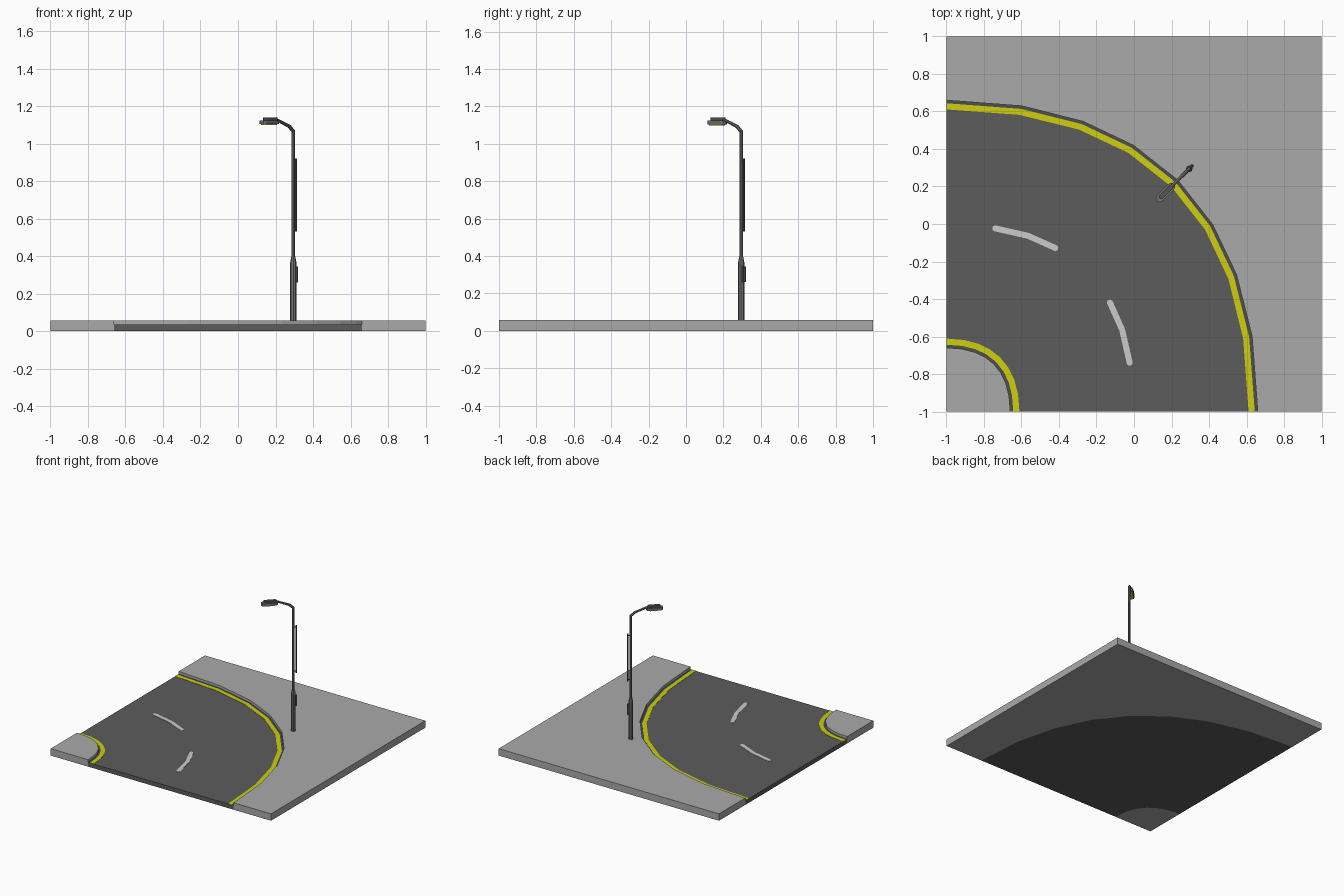
import bpy, bmesh, math
from mathutils import Vector

if "Cube" in bpy.data.objects:
    bpy.data.objects.remove(bpy.data.objects["Cube"])

ROAD_Z, TOP_Z = 0.034, 0.057


def mat(name, r, g, b):
    m = bpy.data.materials.new(name)
    m.diffuse_color = (r, g, b, 1)
    m.use_nodes = True
    m.node_tree.nodes["Principled BSDF"].inputs["Base Color"].default_value = m.diffuse_color
    return m


PAVING = mat("paving grey", 0.40, 0.40, 0.40)
ASPHALT = mat("asphalt", 0.107, 0.107, 0.107)
GUTTER = mat("gutter dark grey", 0.075, 0.075, 0.075)
YELLOW = mat("line yellow", 0.62, 0.62, 0.005)
WHITE = mat("line white", 0.60, 0.60, 0.60)
METAL = mat("lamp metal", 0.17, 0.17, 0.17)
DARK = mat("dark metal", 0.09, 0.09, 0.09)
GLASS = mat("lamp glass", 0.65, 0.62, 0.05)


def finish(bm, name, material):
    bmesh.ops.recalc_face_normals(bm, faces=bm.faces)
    me = bpy.data.meshes.new(name)
    bm.to_mesh(me)
    bm.free()
    me.materials.append(material)
    ob = bpy.data.objects.new(name, me)
    bpy.context.collection.objects.link(ob)
    return ob


def prism(name, pts, z0, z1, material):
    """Extrude a flat outline from z0 to z1."""
    bm = bmesh.new()
    f = bm.faces.new([bm.verts.new((x, y, z0)) for x, y in pts])
    up = bmesh.ops.extrude_face_region(bm, geom=[f], use_keep_orig=True)["geom"]
    vs = [v for v in up if isinstance(v, bmesh.types.BMVert)]
    bmesh.ops.translate(bm, verts=vs, vec=(0, 0, z1 - z0))
    return finish(bm, name, material)


# Bend outline: slightly squared quarter circle about the front left corner
HALF = [0, 13.8, 25.2, 35.1]
ANGLES = HALF + [45] + [90 - a for a in reversed(HALF)]


def bend(radius, offset=0.0):
    pts = []
    for a in map(math.radians, ANGLES):
        r = radius * (1 + 0.051 * math.sin(2 * a) ** 2) + offset
        pts.append((-1 + r * math.cos(a), -1 + r * math.sin(a)))
    return pts


def ribbon(name, a, b, z0, z1, material):
    return prism(name, a + b[::-1], z0, z1, material)


R_IN, R_OUT = 0.34, 1.66

# Ground slabs
prism("outer_pavement", bend(R_OUT) + [(-1, 1), (1, 1), (1, -1)], 0, TOP_Z, PAVING)
prism("inner_pavement", bend(R_IN) + [(-1, -1)], 0, TOP_Z, PAVING)
ribbon("road", bend(R_IN), bend(R_OUT), 0, ROAD_Z, ASPHALT)

# Gutters and yellow edge lines
for side, R, s in (("inner", R_IN, 1), ("outer", R_OUT, -1)):
    ribbon(side + "_gutter", bend(R), bend(R, s * 0.016), ROAD_Z - 0.001, ROAD_Z + 0.001, GUTTER)
    ribbon(side + "_yellow_line", bend(R, s * 0.016), bend(R, s * 0.049),
           ROAD_Z - 0.001, ROAD_Z + 0.002, YELLOW)


# White centre dashes with rounded ends
def stroke(name, path, hw):
    p = [Vector(q) for q in path]
    left, right = [], []
    for i, q in enumerate(p):
        d = (p[min(i + 1, len(p) - 1)] - p[max(i - 1, 0)]).normalized()
        n = Vector((-d.y, d.x)) * hw
        e = d * hw * 0.6
        if i == 0:
            left += [q - e + n * 0.5, q + n]
            right += [q - e - n * 0.5, q - n]
        elif i == len(p) - 1:
            left += [q + n, q + e + n * 0.5]
            right += [q - n, q + e - n * 0.5]
        else:
            left.append(q + n)
            right.append(q - n)
    prism(name, [tuple(v) for v in left + right[::-1]], ROAD_Z - 0.001, ROAD_Z + 0.002, WHITE)


dash = [(-0.745, -0.022), (-0.565, -0.063), (-0.415, -0.13)]
stroke("dash_left", dash, 0.016)
stroke("dash_right", [(y, x) for x, y in dash], 0.016)


# Street lamp, built with its arm along local +x, then turned over the road
lamp = []


def rod(name, p, q, r0, r1, material, sides=8):
    p, q = Vector(p), Vector(q)
    bm = bmesh.new()
    bmesh.ops.create_cone(bm, cap_ends=True, segments=sides, radius1=r0, radius2=r1,
                          depth=(q - p).length)
    bmesh.ops.rotate(bm, verts=bm.verts,
                     matrix=Vector((0, 0, 1)).rotation_difference(q - p).to_matrix())
    bmesh.ops.translate(bm, verts=bm.verts, vec=(p + q) / 2)
    lamp.append(finish(bm, name, material))


def pill(name, x0, x1, hw, z0, z1, material):
    pts = []
    for cx, start in ((x1 - hw, -90), (x0 + hw, 90)):
        for k in range(5):
            a = math.radians(start + 45 * k)
            pts.append((cx + hw * math.cos(a), hw * math.sin(a)))
    lamp.append(prism(name, pts, z0, z1, material))


rod("pole_base", (0, 0, TOP_Z - 0.002), (0, 0, 0.36), 0.018, 0.018, METAL)
rod("pole_taper", (0, 0, 0.36), (0, 0, 0.40), 0.018, 0.010, METAL)
rod("pole", (0, 0, 0.40), (0, 0, 1.07), 0.010, 0.009, METAL)
rod("arm_elbow", (0, 0, 1.065), (0.03, 0, 1.092), 0.010, 0.010, METAL)
rod("arm", (0.025, 0, 1.09), (0.14, 0, 1.133), 0.010, 0.008, METAL)
pill("lamp_head", 0.115, 0.245, 0.021, 1.104, 1.124, METAL)
pill("lamp_cap", 0.125, 0.225, 0.013, 1.124, 1.140, DARK)
pill("lamp_glass", 0.130, 0.238, 0.015, 1.098, 1.104, GLASS)
# Conduit with clips and the service box on the back of the pole
rod("conduit", (-0.021, 0, 0.53), (-0.021, 0, 0.92), 0.006, 0.006, DARK, 6)
for i, z in enumerate((0.545, 0.905)):
    rod(f"conduit_clip_{i}", (0, 0, z), (-0.021, 0, z), 0.004, 0.004, DARK, 6)
lamp.append(prism("service_box", [(-0.028, -0.009), (-0.012, -0.009),
                                  (-0.012, 0.009), (-0.028, 0.009)], 0.26, 0.345, DARK))

for ob in lamp:
    ob.location = (0.295, 0.295, 0)
    ob.rotation_euler.z = math.radians(225)
